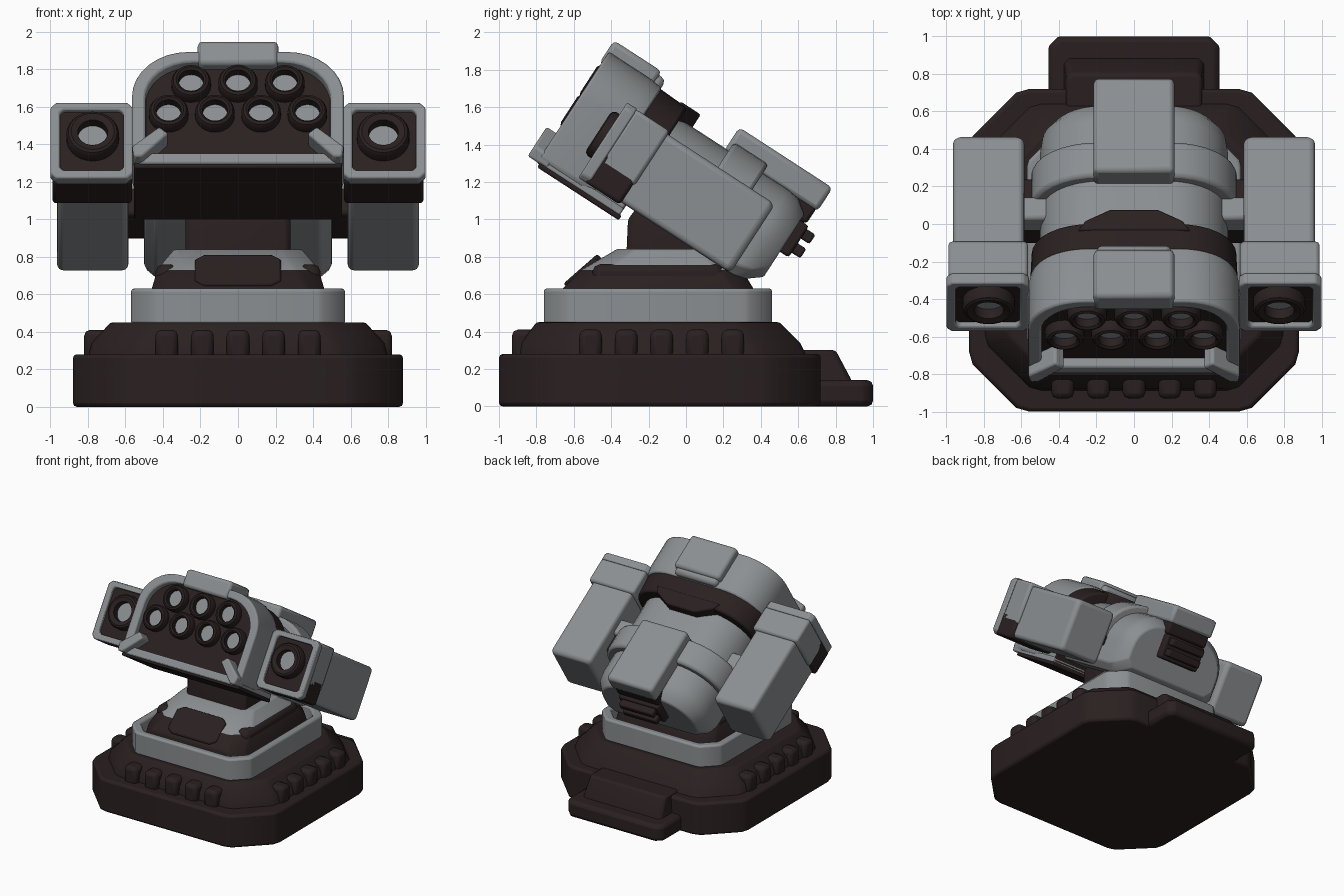
import bpy, bmesh, math
from mathutils import Matrix, Vector

if "Cube" in bpy.data.objects:
    bpy.data.objects.remove(bpy.data.objects["Cube"])

def material(name, rgb):
    m = bpy.data.materials.new(name)
    m.diffuse_color = (*rgb, 1)
    m.use_nodes = True
    m.node_tree.nodes["Principled BSDF"].inputs["Base Color"].default_value = m.diffuse_color
    return m

DARK = material("dark brown metal", (0.023, 0.0145, 0.0145))
GREY = material("armour grey", (0.26, 0.275, 0.285))
# The launcher head is modelled level, then pitched nose up
HEAD = Matrix.Translation((0, 0, 1.2)) @ Matrix.Rotation(math.radians(-33), 4, 'X')

def loft(name, rings, mat, bevel=0.015, head=False, loop=False, rule=None, mat2=None):
    """Skin rings of points; cap the ends, or close into a loop."""
    bm = bmesh.new()
    vs = [[bm.verts.new(p) for p in r] for r in rings]
    n = len(vs[0])
    pairs = list(zip(vs, vs[1:])) + ([(vs[-1], vs[0])] if loop else [])
    for a, b in pairs:
        for i in range(n):
            j = (i + 1) % n
            bm.faces.new((a[i], a[j], b[j], b[i]))
    if not loop:
        bm.faces.new(vs[0])
        bm.faces.new(vs[-1])
    bmesh.ops.recalc_face_normals(bm, faces=bm.faces)
    if rule:
        for f in bm.faces:
            f.material_index = int(rule(f.calc_center_median(), f.normal))
    if head:
        bm.transform(HEAD)
    me = bpy.data.meshes.new(name)
    bm.to_mesh(me)
    bm.free()
    ob = bpy.data.objects.new(name, me)
    bpy.context.collection.objects.link(ob)
    me.materials.append(mat)
    if mat2:
        me.materials.append(mat2)
    if bevel:
        b = ob.modifiers.new("bevel", 'BEVEL')
        b.width, b.segments, b.limit_method = bevel, 2, 'ANGLE'
        b.angle_limit = math.radians(32)
    bpy.ops.object.select_all(action='DESELECT')
    ob.select_set(True)
    bpy.context.view_layer.objects.active = ob
    bpy.ops.object.shade_smooth_by_angle(angle=math.radians(35))
    return ob

def box(name, x, y, z, mat, bevel=0.02, **kw):
    rings = [[(x[0], y[0], h), (x[1], y[0], h), (x[1], y[1], h), (x[0], y[1], h)] for h in z]
    return loft(name, rings, mat, bevel, **kw)

def plan(hx, y0, y1, c, z):
    """Rectangle in plan whose corners are chamfers with softened ends."""
    corner = ((0, 1), (.06, .79), (.79, .06), (1, 0))   # inset along x and y, in units of c
    quads = [(-1, 1, corner), (1, 1, corner[::-1]), (1, -1, corner), (-1, -1, corner[::-1])]
    return [(sx * (hx - c * a), y0 + c * b if sy > 0 else y1 - c * b, z) for sx, sy, cs in quads for a, b in cs]

def arch(hx, lo, hi, rx, rz, y, c=0.04):
    """Cross-section with chamfered bottom and broadly rounded shoulders."""
    right = [(hx - c, lo), (hx, lo + c)]
    for i in range(9):
        t = math.pi / 2 * i / 8
        right.append((hx - rx + rx * math.cos(t), hi - rz + rz * math.sin(t)))
    return [(x, y, z) for x, z in right] + [(-x, y, z) for x, z in reversed(right)]

def circle(x, y, z, r, n=28):
    return [(x + r * math.cos(2 * math.pi * i / n), y, z + r * math.sin(2 * math.pi * i / n)) for i in range(n)]

def muzzle(name, x, y0, y1, z, ro, ri):
    loft(name + "_ring", [circle(x, y1, z, ro), circle(x, y0 + .025, z, ro), circle(x, y0 + .007, z, ro - .01),
                          circle(x, y0, z, ro - .025), circle(x, y0 + .01, z, ri), circle(x, y1, z, ri)],
         DARK, 0, head=True, loop=True)
    loft(name + "_core", [circle(x, y1 - .008, z, ri + .005), circle(x, y1, z, ri + .005)], GREY, 0, head=True)

# Base
loft("base_lower", [plan(.88, -1, .72, .32, 0), plan(.88, -1, .72, .32, .28)], DARK, .02)
loft("base_upper", [plan(.80, -.89, .65, .30, .26), plan(.78, -.88, .61, .30, .34),
                    plan(.68, -.80, .50, .26, .45)], DARK, .012)
for i in range(5):
    o = (i - 2) * .19
    box(f"front_fin_{i}", (o - .06, o + .06), (-.93, -.78), (.25, .41), DARK, .03)
    for s in (-1, 1):
        box(f"side_fin_{i}_{s}", sorted((s * .66, s * .82)), (o - .19, o - .07), (.25, .41), DARK, .03)
loft("rear_step", [plan(.455, .6, 1.0, .06, 0), plan(.455, .6, 1.0, .06, .14)], DARK, .03)
loft("rear_step_block", [plan(.38, .55, .89, .03, .1), plan(.37, .55, .88, .03, .15),
                         plan(.36, .55, .80, .03, .30)], DARK, .015)

# Turntable ring and sloped turret foot
loft("turntable_ring", [plan(.57, -.76, .46, .15, .44), plan(.57, -.76, .46, .15, .63),
                        plan(.51, -.70, .40, .13, .63), plan(.51, -.70, .40, .13, .44)], GREY, .015, loop=True)
loft("turret_foot", [plan(.50, -.69, .39, .12, .45), plan(.46, -.66, .36, .12, .63), plan(.43, -.56, .30, .14, .73),
                     plan(.40, -.49, .25, .14, .77), plan(.34, -.37, .18, .12, .84)],
     DARK, .01, rule=lambda c, n: c.z > .74, mat2=GREY)
for s in (-1, 1):
    box(f"foot_side_guard_{s}", sorted((s * .32, s * .44)), (-.50, .2), (.6, .76), DARK, .04)
loft("foot_front_panel", [[(x, y + dy, z + dz) for x, dy, dz in
      ((-.23, -.06, -.055), (-.18, -.085, -.08), (.18, -.085, -.08), (.23, -.06, -.055),
       (.23, .07, .055), (.18, .095, .08), (-.18, .095, .08), (-.23, .07, .055))]
      for y, z in ((-.57, .735), (-.50, .66))], DARK, .012)
loft("neck", [plan(.28, -.32, .22, .03, .78), plan(.28, -.31, .22, .03, 1.0), plan(.27, -.25, .18, .03, 1.08)], DARK)

# Launcher body
loft("main_body", [arch(.50, -.28, .265, .32, .30, -.30, .06), arch(.50, -.28, .265, .32, .30, .48, .06),
                   arch(.49, -.26, .255, .31, .29, .55, .06), arch(.43, -.20, .20, .26, .24, .625, .06)],
     GREY, .01, head=True)
loft("body_saddle", [arch(.55, -.06, .32, .36, .32, .10), arch(.55, -.06, .32, .36, .32, .32)], GREY, .02, head=True)
box("saddle_trim", (-.54, .54), (.09, .33), (-.10, -.02), DARK, .01, head=True)
loft("dark_band", [arch(.555, -.30, .345, .32, .28, -.44), arch(.545, -.30, .335, .32, .28, -.21)], DARK, .015, head=True)
loft("band_tab", [[(-.30, -.26, z), (.30, -.26, z), (.26, -.20, z), (.13, -.13, z), (-.13, -.13, z), (-.26, -.20, z)]
                  for z in (.2, .345)], DARK, .012, head=True)

# Front housing with open mouth
loft("front_housing", [arch(.55, -.34, .35, .30, .28, -.38), arch(.565, -.35, .36, .30, .28, -.46),
                       arch(.565, -.35, .36, .30, .28, -.725), arch(.495, -.285, .295, .25, .23, -.725),
                       arch(.49, -.28, .29, .25, .23, -.64)], GREY, .012, head=True)
loft("launch_panel", [arch(.50, -.29, .30, .25, .23, -.67), arch(.50, -.29, .30, .25, .23, -.60)], DARK, 0, head=True)
box("under_cheeks", (-.555, .555), (-.69, -.20), (-.345, -.30), GREY, .01, head=True)
box("rear_housing_wall", (-.545, .545), (-.60, -.20), (-.345, -.10), GREY, .015, head=True,
    rule=lambda c, n: n.y > .5, mat2=DARK)
box("under_tray", (-.555, .555), (-.71, -.19), (-.368, -.338), DARK, .01, head=True)
box("top_crest", (-.215, .215), (-.735, -.43), (.28, .425), GREY, .025, head=True)
box("top_crest_tail", (-.20, .20), (-.47, -.385), (.28, .40), GREY, .03, head=True)
for s in (-1, 1):
    # diagonal corner brackets at the lower mouth
    loft(f"mouth_bracket_{s}", [[(s * .37, y, -.20), (s * .42, y, -.155), (s * .565, y, -.28),
                                 (s * .555, y, -.345), (s * .51, y, -.345)] for y in (-.785, -.66)], GREY, .012, head=True)

# Seven launch tubes
tubes = [(-.25, .175), (0, .175), (.25, .175)] + [(x, -.015) for x in (-.37, -.123, .123, .37)]
for i, (x, z) in enumerate(tubes):
    muzzle(f"launch_tube_{i}", x, -.735, -.668, z, .105, .067)

# Side pods
def frame(x0, x1, z0, z1, y, c):
    return [(x, y, z) for x, z in ((x0 + c, z0), (x1 - c, z0), (x1, z0 + c), (x1, z1 - c),
                                   (x1 - c, z1), (x0 + c, z1), (x0, z1 - c), (x0, z0 + c))]
for s, side in ((-1, "left"), (1, "right")):
    def X(a, b):
        return sorted((s * a, s * b))
    loft(f"pod_{side}", [frame(*X(.585, .965), -.28, .16, -.40, .02), frame(*X(.585, .965), -.28, .16, .44, .02),
                         frame(*X(.605, .945), -.26, .14, .465, .02)], GREY, .012, head=True)
    box(f"pod_collar_{side}", X(.565, .99), (-.44, -.22), (-.17, .18), GREY, .02, head=True)
    box(f"pod_collar_base_{side}", X(.565, .99), (-.455, -.23), (-.295, -.10), DARK, .02, head=True)
    fo, fi = (*X(.56, 1.0), -.295, .185), (*X(.61, .95), -.245, .14)
    loft(f"pod_rim_{side}", [frame(*fo, -.43, .03), frame(*fo, -.495, .03),
                             frame(*fi, -.495, .02), frame(*fi, -.43, .02)], GREY, .01, head=True, loop=True)
    box(f"pod_face_{side}", X(.60, .96), (-.465, -.42), (-.25, .15), DARK, 0, head=True)
    muzzle(f"pod_muzzle_{side}", s * .775, -.54, -.463, -.03, .14, .08)
    box(f"pod_mount_{side}", X(.45, .61), (.0, .26), (-.20, .05), DARK, .02, head=True)
    box(f"pod_mount_cover_{side}", X(.45, .61), (-.02, .12), (-.05, .09), GREY, .02, head=True)

# Rear pack and exhaust
box("rear_top_plate", (-.215, .215), (.08, .675), (.25, .40), GREY, .025, head=True)
box("rear_plate_underside", (-.20, .20), (.50, .662), (.16, .31), DARK, .02, head=True)
box("rear_exhaust", (-.19, .19), (.58, .68), (-.04, .16), DARK, .015, head=True)
for z in (-.01, .08):
    box(f"rear_exhaust_fin_{z}", (-.16, .16), (.60, .735), (z, z + .06), DARK, .012, head=True)
